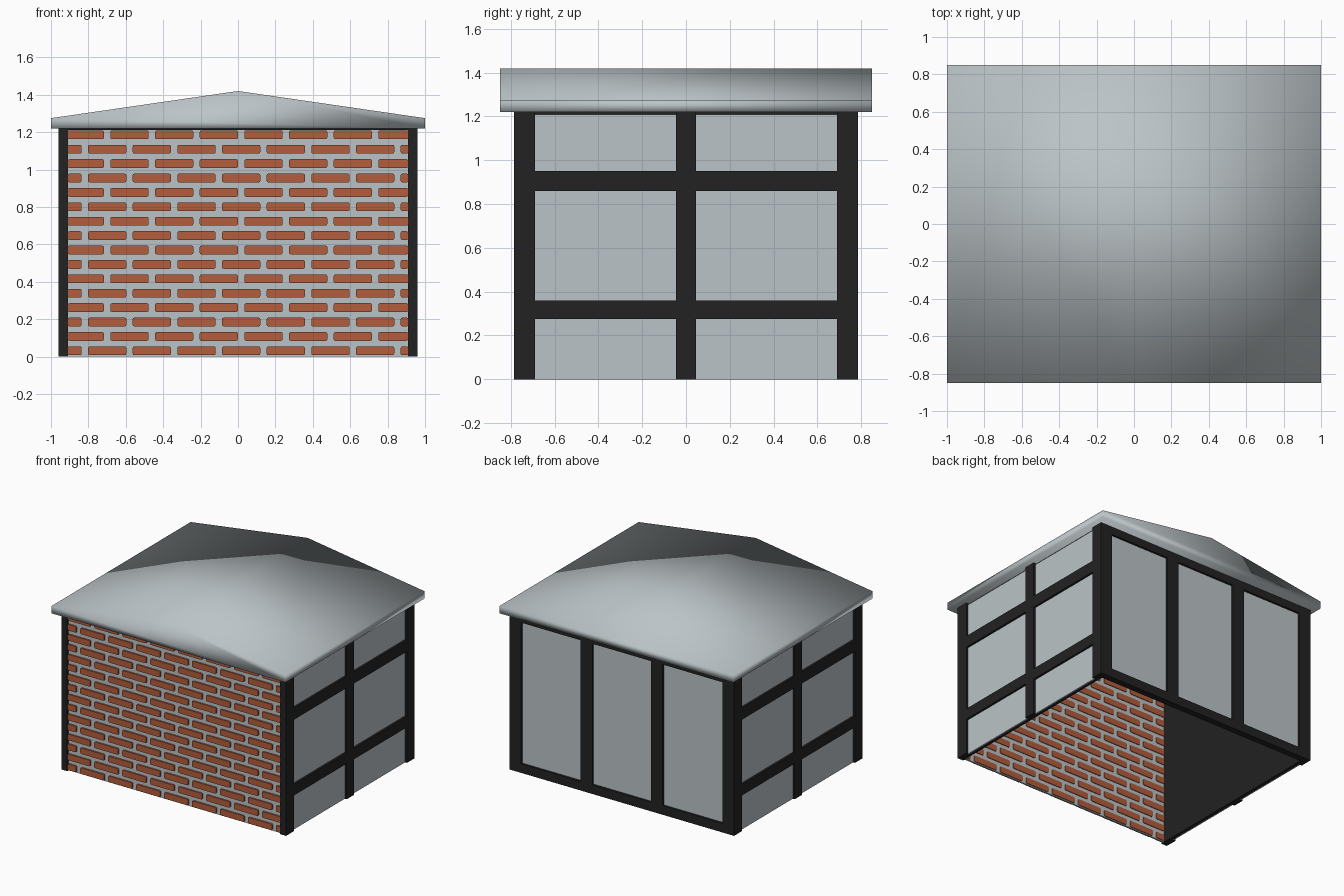
import bpy, bmesh
from mathutils import Matrix, Vector

if "Cube" in bpy.data.objects:
    bpy.data.objects.remove(bpy.data.objects["Cube"])


def material(name, rgb):
    m = bpy.data.materials.new(name)
    m.diffuse_color = (*rgb, 1)
    m.use_nodes = True
    m.node_tree.nodes["Principled BSDF"].inputs["Base Color"].default_value = m.diffuse_color
    return m


GREY = material("pale grey", (0.50, 0.55, 0.57))
DARK = material("charcoal", (0.016, 0.016, 0.016))
BRICK = material("brick red", (0.45, 0.11, 0.045))


def finish(bm, name, mat):
    bmesh.ops.recalc_face_normals(bm, faces=bm.faces[:])
    me = bpy.data.meshes.new(name)
    bm.to_mesh(me)
    bm.free()
    me.materials.append(mat)
    ob = bpy.data.objects.new(name, me)
    bpy.context.collection.objects.link(ob)
    return ob


def add_box(bm, x0, x1, y0, y1, z0, z1, round_y=0):
    """Box between limits; round_y rounds the edges that run along y."""
    size = (x1 - x0, y1 - y0, z1 - z0)
    mid = Vector(((x0 + x1) / 2, (y0 + y1) / 2, (z0 + z1) / 2))
    vs = bmesh.ops.create_cube(bm, size=1, matrix=Matrix.Translation(mid) @ Matrix.Diagonal((*size, 1)))["verts"]
    if round_y:
        edges = {e for v in vs for e in v.link_edges
                 if abs(e.verts[0].co.y - e.verts[1].co.y) > 1e-4}
        bmesh.ops.bevel(bm, geom=list(edges), offset=round_y, segments=2,
                        profile=0.5, affect='EDGES')


def boxes(name, mat, items, round_y=0):
    bm = bmesh.new()
    for b in items:
        add_box(bm, *b, round_y)
    return finish(bm, name, mat)


H = 1.22

# Side walls: dark core and frame bars with recessed grey panes
for side, s in (("right", 1), ("left", -1)):
    def sx(a, b):
        return (a, b) if s > 0 else (-b, -a)
    posts = [(-0.785, -0.69), (-0.045, 0.045), (0.69, 0.785)]
    rails = [(0.275, 0.36), (0.86, 0.95)]
    bays = [(-0.69, -0.045), (0.045, 0.69)]
    rows = [(0, 0.275), (0.36, 0.86), (0.95, 1.21)]
    boxes(side + "_wall_core", DARK, [(*sx(0.91, 0.935), -0.785, 0.785, 0, H)])
    boxes(side + "_wall_frame", DARK,
          [(*sx(0.935, 0.96), *p, 0, H) for p in posts]
          + [(*sx(0.935, 0.96), *b, *r) for b in bays for r in rails])
    boxes(side + "_wall_panes", GREY,
          [(*sx(0.935, 0.944), *b, *r) for b in bays for r in rows])

# Back wall: three tall panes in a dark frame
bays = [(-0.86, -0.35), (-0.25, 0.25), (0.35, 0.86)]
boxes("back_wall_core", DARK, [(-0.91, 0.91, 0.735, 0.76, 0, H)])
boxes("back_wall_frame", DARK,
      [(a, b, 0.76, 0.785, 0, H) for a, b in ((-0.91, -0.86), (-0.35, -0.25), (0.25, 0.35), (0.86, 0.91))]
      + [(a, b, 0.76, 0.785, *z) for a, b in bays for z in ((0, 0.07), (1.16, H))])
boxes("back_wall_panes", GREY, [(a, b, 0.76, 0.769, 0.07, 1.16) for a, b in bays])

# Front wall: mortar sheet with bricks showing on both sides
boxes("front_mortar", GREY, [(-0.91, 0.91, -0.768, -0.755, 0, H - 0.008)])
boxes("front_top_strip", DARK, [(-0.91, 0.91, -0.78, -0.75, H - 0.008, H)])
STEP, LENGTH = 0.2388, 0.205
bricks = []
for i in range(16):
    z = 0.031 + 0.077 * i
    for k in range(-5, 6):
        x = -0.1025 + (k + (0 if i % 2 else 0.5)) * STEP
        a, b = max(x - LENGTH / 2, -0.91), min(x + LENGTH / 2, 0.91)
        if b - a > 0.03:
            bricks.append((a, b, -0.78, -0.749, max(z - 0.0235, 0.002), z + 0.0235))
boxes("front_bricks", BRICK, bricks, 0.009)

# Low gable roof, extruded along y and softly shaded
profile = [(-1, H), (1, H), (1, 1.275), (0, 1.42), (-1, 1.275)]
bm = bmesh.new()
face = bm.faces.new([bm.verts.new((x, -0.85, z)) for x, z in profile])
ext = bmesh.ops.extrude_face_region(bm, geom=[face])["geom"]
bmesh.ops.translate(bm, vec=(0, 1.7, 0), verts=[g for g in ext if isinstance(g, bmesh.types.BMVert)])
if not any(abs(f.normal.y) > 0.9 and f.calc_center_median().y < -0.8 for f in bm.faces):
    bm.faces.new([v for v in bm.verts if v.co.y < -0.8])
roof = finish(bm, "roof", GREY)
roof.data.shade_smooth()
